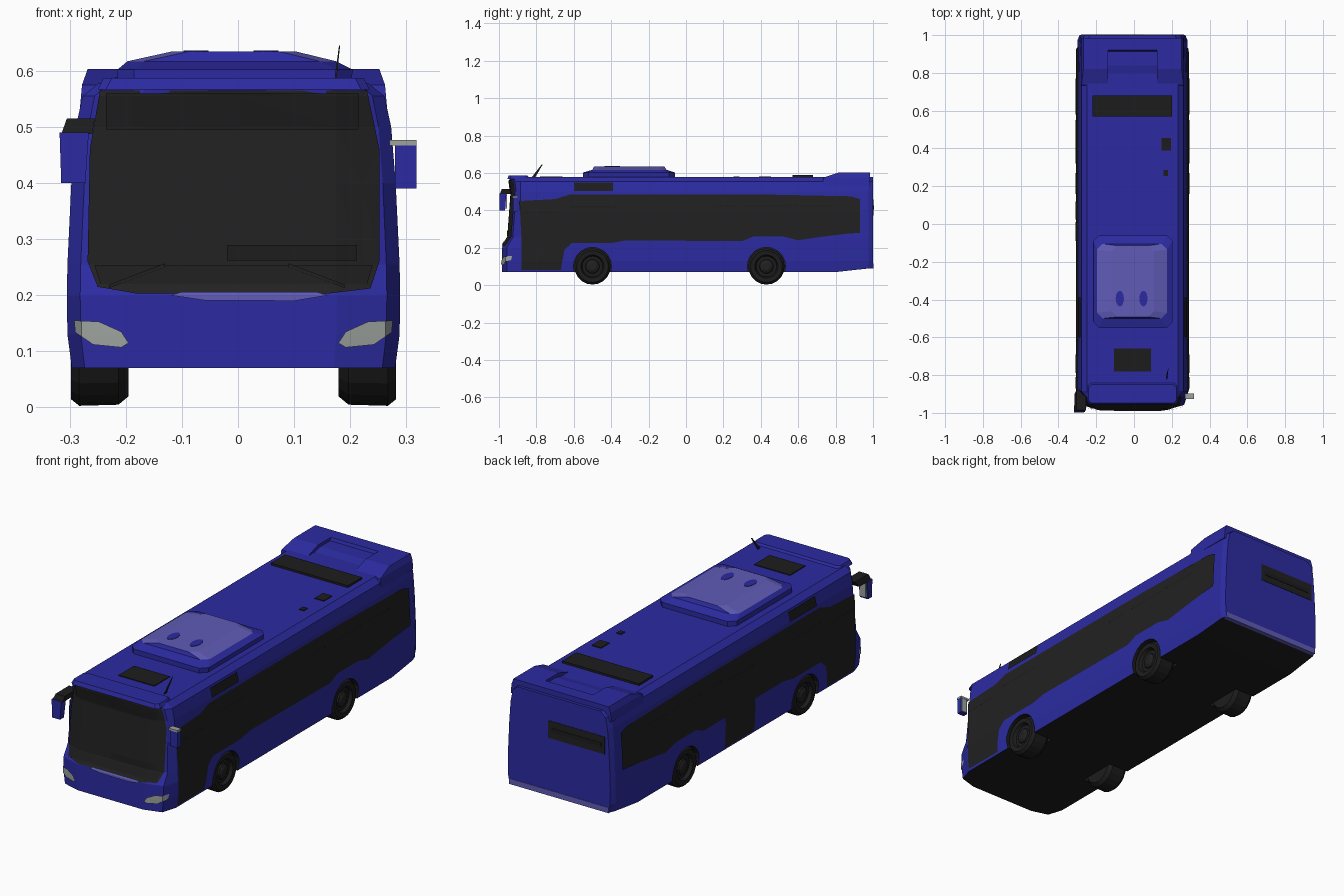
import bpy, bmesh, math
from mathutils import Vector

if "Cube" in bpy.data.objects:
    bpy.data.objects.remove(bpy.data.objects["Cube"])

CX = -0.008  # body centre line


def material(name, r, g, b):
    m = bpy.data.materials.new(name)
    m.use_nodes = True
    m.diffuse_color = (r, g, b, 1)
    m.node_tree.nodes["Principled BSDF"].inputs["Base Color"].default_value = (r, g, b, 1)
    return m


BLUE = material("body blue", 0.025, 0.024, 0.36)
DARK = material("dark glass", 0.015, 0.015, 0.015)
TRIM = material("black trim", 0.012, 0.012, 0.012)
PALE = material("pale violet", 0.115, 0.105, 0.47)
LAMP = material("lamp grey", 0.34, 0.37, 0.35)


def finish(name, bm, *mats):
    bmesh.ops.recalc_face_normals(bm, faces=bm.faces)
    me = bpy.data.meshes.new(name)
    bm.to_mesh(me)
    bm.free()
    ob = bpy.data.objects.new(name, me)
    bpy.context.collection.objects.link(ob)
    for m in mats:
        me.materials.append(m)
    return ob


def lerp(table, t):
    for (a, va), (b, vb) in zip(table, table[1:]):
        if t <= b:
            return va + (vb - va) * max(0, t - a) / (b - a)
    return table[-1][1]


# Body shape: half width by height, width factor along the length, setback of the windscreen
HALF = [(0.07, 0.288), (0.13, 0.296), (0.2, 0.297), (0.255, 0.296), (0.4, 0.289), (0.5, 0.281),
        (0.555, 0.269), (0.578, 0.24)]
NOSE = [(0.62, -0.983), (0.92, -0.958), (1.0, -0.885)]
TAIL = [(1.0, 0.8), (0.98, 0.975), (0.94, 1.0)]
LEAN = [(0.2, 0), (0.255, 0.032), (0.5, 0.05), (0.578, 0.04)]


def nose_y(f, z):
    return lerp(NOSE, f) + lerp(LEAN, z) * lerp([(0.92, 1), (1, 0)], f)


def on_side(s, off):
    return lambda y, z: (CX + s * (lerp(HALF, z) + off), y, z)


def on_front(off):
    return lambda x, z: (x, nose_y(abs(x - CX) / lerp(HALF, z), z) - off, z)


def skin(name, outline, place, mat, cuts=()):
    """Thin plate that follows the body, from a flat outline."""
    bm = bmesh.new()
    bm.faces.new([bm.verts.new((u, v, 0)) for u, v in outline])
    planes = [((0, z, 0), (0, 1, 0)) for z, _ in HALF] + [((u, 0, 0), (1, 0, 0)) for u in cuts]
    for co, no in planes:
        bmesh.ops.bisect_plane(bm, geom=bm.verts[:] + bm.edges[:] + bm.faces[:], plane_co=co, plane_no=no)
    bmesh.ops.triangulate(bm, faces=bm.faces)
    for v in bm.verts:
        v.co = place(v.co.x, v.co.y)
    return finish(name, bm, mat)


def rect(u0, u1, v0, v1):
    return [(u0, v0), (u1, v0), (u1, v1), (u0, v1)]


def chamfered(x0, x1, y0, y1, c):
    if not c:
        return rect(x0, x1, y0, y1)
    return [(x0 + c, y0), (x1 - c, y0), (x1, y0 + c), (x1, y1 - c),
            (x1 - c, y1), (x0 + c, y1), (x0, y1 - c), (x0, y0 + c)]


def bridge(bm, loops):
    n = len(loops[0])
    for a, b in zip(loops, loops[1:]):
        for i in range(n):
            bm.faces.new((a[i], a[(i + 1) % n], b[(i + 1) % n], b[i]))


def stack(name, rings, *mats, corner=0):
    """Closed solid through rectangles (x0, x1, y0, y1, z)."""
    bm = bmesh.new()
    loops = [[bm.verts.new((x, y, r[4])) for x, y in chamfered(*r[:4], corner)] for r in rings]
    bridge(bm, loops)
    bm.faces.new(loops[0])
    bm.faces.new(loops[-1])
    return finish(name, bm, *mats)


def box(name, x0, x1, y0, y1, z0, z1, mat):
    return stack(name, [(x0, x1, y0, y1, z0), (x0, x1, y0, y1, z1)], mat)


def disc(name, rings, centre, mat, sides=20):
    """Turned solid on the x axis through (x, radius) rings."""
    bm = bmesh.new()
    turn = [2 * math.pi * i / sides for i in range(sides)]
    c = Vector(centre)
    loops = [[bm.verts.new(c + Vector((x, r * math.cos(t), r * math.sin(t)))) for t in turn] for x, r in rings]
    bridge(bm, loops)
    bm.faces.new(loops[0])
    bm.faces.new(loops[-1])
    return finish(name, bm, mat)


# Body shell
bm = bmesh.new()
loops = []
for f, y in NOSE + TAIL:
    half = []
    for z, w in HALF:
        lift = 0.022 * max(0, (y - 0.8) / 0.2) if z < 0.1 else 0
        half.append((w * f, nose_y(f, z) if y < 0 else y, z + lift))
    loops.append([bm.verts.new((CX + x, y, z)) for x, y, z in half]
                 + [bm.verts.new((CX - x, y, z)) for x, y, z in reversed(half)])
bridge(bm, loops)
for ring in (loops[0], loops[-1]):
    for i in range(len(HALF) - 1):
        bm.faces.new((ring[i], ring[i + 1], ring[-2 - i], ring[-1 - i]))
bmesh.ops.recalc_face_normals(bm, faces=bm.faces)
for f in bm.faces:
    f.material_index = 1 if f.normal.z < -0.7 else 0
body = finish("body", bm, BLUE, TRIM)

# Wheel arches cut from the body, wheels set into them
for s, side in ((1, "left"), (-1, "right")):
    for y, end in ((-0.5, "front"), (0.43, "rear")):
        cutter = disc("arch_cutter", [(s * 0.18, 0.102), (s * 0.4, 0.102)], (CX, y, 0.1), BLUE)
        cutter.data.materials.append(TRIM)
        for p in cutter.data.polygons:
            p.material_index = 1
        cutter.hide_render = True
        mod = body.modifiers.new("arch", "BOOLEAN")
        mod.operation, mod.solver, mod.object = "DIFFERENCE", "EXACT", cutter
        bpy.context.view_layer.objects.active = body
        bpy.ops.object.modifier_apply(modifier=mod.name)
        bpy.data.objects.remove(cutter)
        tyre = [(0.187, 0.08), (0.205, 0.095), (0.275, 0.097), (0.29, 0.085), (0.288, 0.062), (0.272, 0.055)]
        disc(f"{end}_{side}_wheel", [(s * x, r) for x, r in tyre], (CX, y, 0.1), TRIM)
        disc(f"{end}_{side}_hub", [(s * 0.26, 0.045), (s * 0.278, 0.036), (s * 0.286, 0.02)], (CX, y, 0.1), DARK, 10)

# Side glass, doors, window frames and upper vents
BAND = [(-0.88, 0.25), (-0.88, 0.08), (-0.67, 0.08), (-0.65, 0.19), (-0.61, 0.225), (-0.4, 0.225), (-0.32, 0.24)]
REAR = [(0.3, 0.235), (0.36, 0.26), (0.52, 0.26), (0.6, 0.24), (0.7, 0.255), (0.86, 0.275), (0.93, 0.28),
        (0.93, 0.46), (0.88, 0.475), (0.4, 0.485), (-0.62, 0.485), (-0.7, 0.46), (-0.89, 0.45)]
DOOR = [(-0.1, 0.24), (-0.1, 0.08), (0.13, 0.08), (0.13, 0.235)]
for s, side in ((1, "left"), (-1, "right")):
    skin(f"{side}_window_band", BAND + (DOOR if s < 0 else []) + REAR, on_side(s, 0.003), DARK)
    panes = [(-0.79, -0.69, 0.25, 0.44), (-0.62, -0.37, 0.3, 0.47), (0.16, 0.27, 0.28, 0.475),
             (0.32, 0.55, 0.28, 0.475), (0.58, 0.77, 0.28, 0.475)]
    if s < 0:
        panes += [(-0.09, 0.01, 0.1, 0.46), (0.025, 0.12, 0.1, 0.46)]
    panes.append((-0.87, -0.81, 0.1 if s < 0 else 0.25, 0.44))
    for y0, y1, z0, z1 in panes:
        skin(f"{side}_pane", rect(y0, y1, z0, z1), on_side(s, 0.006), DARK)
        skin(f"{side}_pane_rail", rect(y0, y1, z1 - 0.055, z1 - 0.048), on_side(s, 0.008), TRIM)
    skin(f"{side}_upper_vent", rect(-0.6, -0.39, 0.503, 0.548), on_side(s, 0.005), TRIM)

# Windscreen, cowl, nose strip and headlights
XC = [-0.279, -0.23, -0.191, 0, 0.175, 0.22, 0.263]
GLASS = [(-0.25, 0.215), (-0.18, 0.203), (0.16, 0.203), (0.236, 0.212), (0.252, 0.26), (0.252, 0.46),
         (0.23, 0.565), (-0.246, 0.565), (-0.264, 0.46), (-0.268, 0.26)]
skin("windscreen", GLASS, on_front(0.005), DARK, XC)
skin("sign_panel", rect(-0.235, 0.215, 0.495, 0.56), on_front(0.009), TRIM, XC)
skin("cowl", [(-0.245, 0.22), (0.23, 0.22), (0.24, 0.254), (-0.256, 0.254)], on_front(0.008), TRIM, XC)
skin("dash_panel", rect(-0.02, 0.212, 0.262, 0.29), on_front(0.008), TRIM, XC)
skin("nose_strip", [(-0.12, 0.2), (-0.06, 0.191), (0.1, 0.19), (0.16, 0.2), (0.14, 0.206), (-0.1, 0.206)],
     on_front(0.008), PALE, XC)
LIGHT = [(0.187, 0.115), (0.2, 0.107), (0.25, 0.112), (0.282, 0.134), (0.284, 0.155), (0.24, 0.153), (0.2, 0.135)]
for s, side in ((1, "left"), (-1, "right")):
    skin(f"{side}_headlight", [(CX + s * x, z) for x, z in LIGHT], on_front(0.007), LAMP, XC)
for a, b in ((0.09, 0.19), (-0.13, -0.23)):
    skin("wiper", [(a, 0.25), (b, 0.213), (b, 0.219), (a, 0.257)], on_front(0.011), TRIM, XC)

# Brow over the windscreen
stack("front_brow", [(-0.25, 0.234, -0.955, -0.83, 0.567), (-0.24, 0.224, -0.948, -0.85, 0.587)], BLUE, corner=0.015)

# Roof pod with pale lid
pod = stack("roof_pod", [(-0.215, 0.2, -0.55, -0.06, 0.57), (-0.215, 0.205, -0.55, -0.06, 0.602),
                         (-0.197, 0.175, -0.5, -0.105, 0.617), (-0.12, 0.105, -0.492, -0.115, 0.634)],
            BLUE, PALE, corner=0.03)
for p in pod.data.polygons:
    p.material_index = 1 if p.center.z > 0.615 and p.normal.z > 0.6 else 0
for x in (-0.075, 0.05):
    spot = disc("lid_spot", [(0, 0.022), (0.003, 0.022)], (0, 0, 0), BLUE, 12)
    spot.rotation_euler = (0, -math.pi / 2, 0)
    spot.location = (x, -0.395, 0.633)
    spot.scale = (1, 1.9, 1)

# Roof vents and rear engine housing
box("rear_roof_vent", -0.22, 0.2, 0.57, 0.68, 0.57, 0.588, TRIM)
box("front_hatch", -0.105, 0.09, -0.78, -0.66, 0.57, 0.582, TRIM)
box("roof_cap", 0.145, 0.195, 0.39, 0.455, 0.57, 0.582, TRIM)
box("small_roof_cap", 0.155, 0.18, 0.255, 0.285, 0.57, 0.582, TRIM)
for s, side in ((1, "left"), (-1, "right")):
    a, b, c = CX + s * 0.13, CX + s * 0.274, CX + s * 0.26
    stack(f"{side}_engine_cover", [(a, b, 0.73, 0.985, 0.53), (a, CX + s * 0.27, 0.735, 0.985, 0.575),
                                   (a, c, 0.82, 0.985, 0.603)], BLUE)
stack("rear_engine_cover", [(-0.14, 0.124, 0.9, 0.985, 0.55), (-0.14, 0.124, 0.92, 0.985, 0.603)], BLUE)
stack("engine_ramp", [(-0.14, 0.124, 0.76, 0.94, 0.57), (-0.14, 0.124, 0.84, 0.94, 0.588)], BLUE)

# Tail: vent, slats and bumper strip
box("rear_vent", -0.258, 0.05, 0.98, 1.002, 0.372, 0.458, DARK)
box("rear_vent_slat", -0.24, 0.03, 0.99, 1.004, 0.405, 0.425, TRIM)
box("rear_bumper_strip", -0.28, 0.264, 0.98, 1.002, 0.088, 0.115, PALE)

# Mirrors with grey glass facing back, and aerial
stack("right_mirror", [(-0.315, -0.272, -0.998, -0.968, 0.4), (-0.318, -0.266, -0.998, -0.96, 0.49)], BLUE)
box("right_mirror_glass", -0.31, -0.276, -0.97, -0.957, 0.41, 0.485, LAMP)
stack("right_mirror_arm", [(-0.315, -0.26, -0.995, -0.9, 0.487), (-0.305, -0.255, -0.985, -0.88, 0.515)], TRIM)
box("left_mirror", 0.28, 0.318, -0.925, -0.9, 0.39, 0.468, BLUE)
box("left_mirror_glass", 0.284, 0.314, -0.902, -0.897, 0.395, 0.465, LAMP)
box("left_mirror_cap", 0.27, 0.318, -0.927, -0.898, 0.467, 0.477, LAMP)
stack("aerial", [(0.17, 0.174, -0.83, -0.81, 0.57), (0.18, 0.182, -0.772, -0.766, 0.645)], TRIM)
